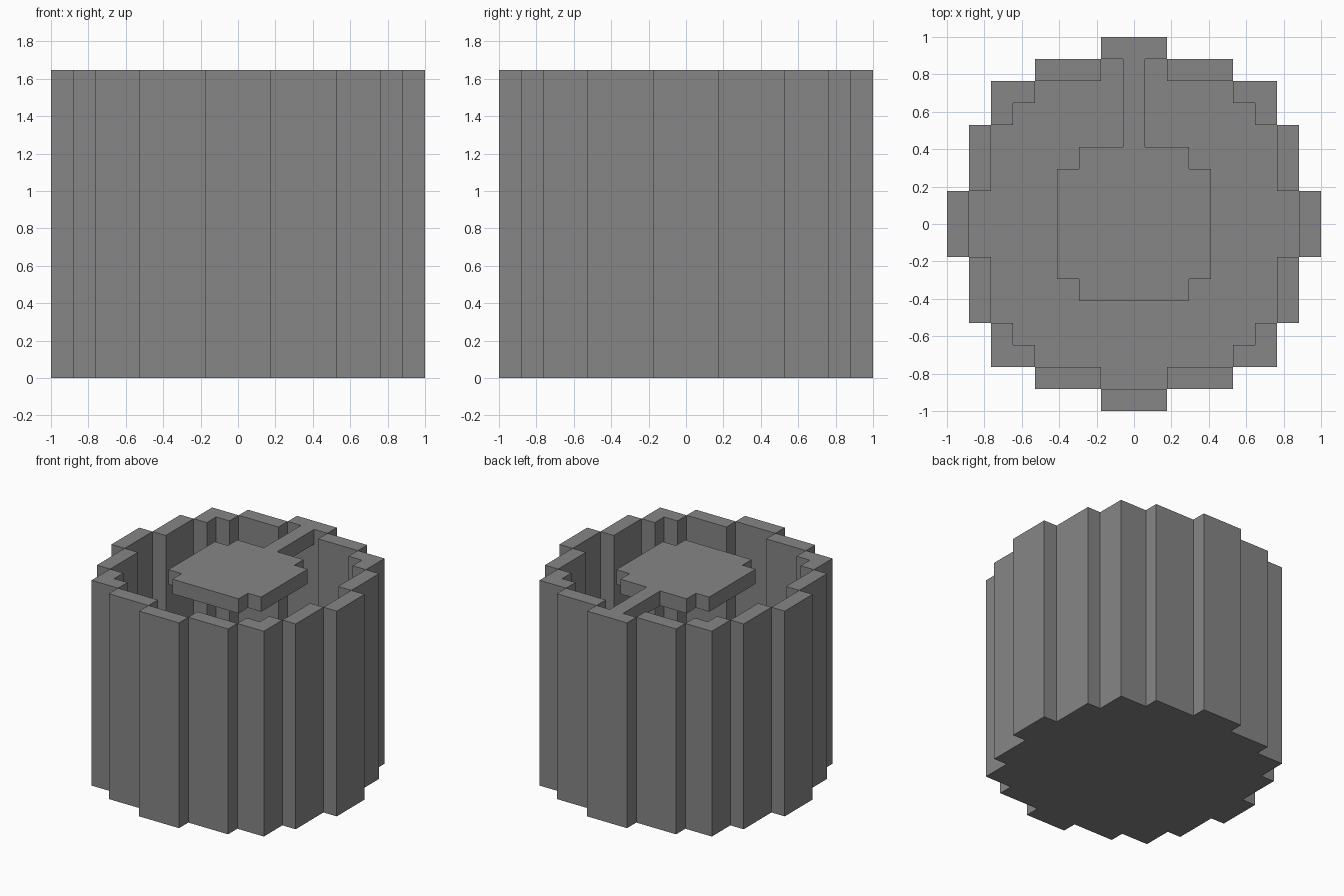
import bpy, bmesh

U = 2 / 17          # one grid block
HEIGHT = 14 * U

cube = bpy.data.objects.get("Cube")
if cube:
    bpy.data.objects.remove(cube, do_unlink=True)

grey = bpy.data.materials.new("plain grey")
grey.use_nodes = True
colour = (0.24, 0.24, 0.24, 1)
grey.diffuse_color = colour
grey.node_tree.nodes["Principled BSDF"].inputs["Base Color"].default_value = colour


def prisms(name, outlines, low, high):
    """Make one object from outlines (in grid units), each raised from low to high."""
    bm = bmesh.new()
    for outline in outlines:
        base = bm.faces.new([bm.verts.new((x * U, y * U, low)) for x, y in outline])
        top = bmesh.ops.extrude_face_region(bm, geom=[base], use_keep_orig=True)["geom"]
        moved = [v for v in top if isinstance(v, bmesh.types.BMVert)]
        bmesh.ops.translate(bm, verts=moved, vec=(0, 0, high - low))
    bmesh.ops.recalc_face_normals(bm, faces=bm.faces)
    mesh = bpy.data.meshes.new(name)
    bm.to_mesh(mesh)
    bm.free()
    mesh.materials.append(grey)
    obj = bpy.data.objects.new(name, mesh)
    bpy.context.collection.objects.link(obj)
    return obj


def box(x0, x1, y0, y1):
    return [(x0, y0), (x1, y0), (x1, y1), (x0, y1)]


def turn(outline):
    return [(-y, x) for x, y in outline]


def four_ways(outline):
    result = [outline]
    for _ in range(3):
        result.append(turn(result[-1]))
    return result


# Stepped ring wall: middle blocks, side blocks and L-shaped corners
middle = box(-1.5, 1.5, 7.5, 8.5)
side = box(1.5, 4.5, 6.5, 7.5)
other_side = [(-x, y) for x, y in side]
corner = [(4.5, 5.5), (5.5, 5.5), (5.5, 4.5), (6.5, 4.5), (6.5, 6.5), (4.5, 6.5)]
wall = [o for part in (middle, side, other_side, corner) for o in four_ways(part)]
prisms("ring_wall", wall, 0, HEIGHT)

# Floor filling the inside of the ring
quarter = [(7.5, -1.5), (7.5, 1.5), (6.5, 1.5), (6.5, 4.5), (5.5, 4.5),
           (5.5, 5.5), (4.5, 5.5), (4.5, 6.5), (1.5, 6.5)]
prisms("floor", [[p for q in four_ways(quarter) for p in q]], 0, U)

# Raised plate with notched corners, joined to the back wall by a narrow arm
right_half = [(0.5, 7.5), (0.5, 3.5), (2.5, 3.5), (2.5, 2.5), (3.5, 2.5),
              (3.5, -2.5), (2.5, -2.5), (2.5, -3.5)]
left_half = [(-x, y) for x, y in reversed(right_half)]
prisms("plate_and_arm", [right_half + left_half], HEIGHT - U, HEIGHT)
